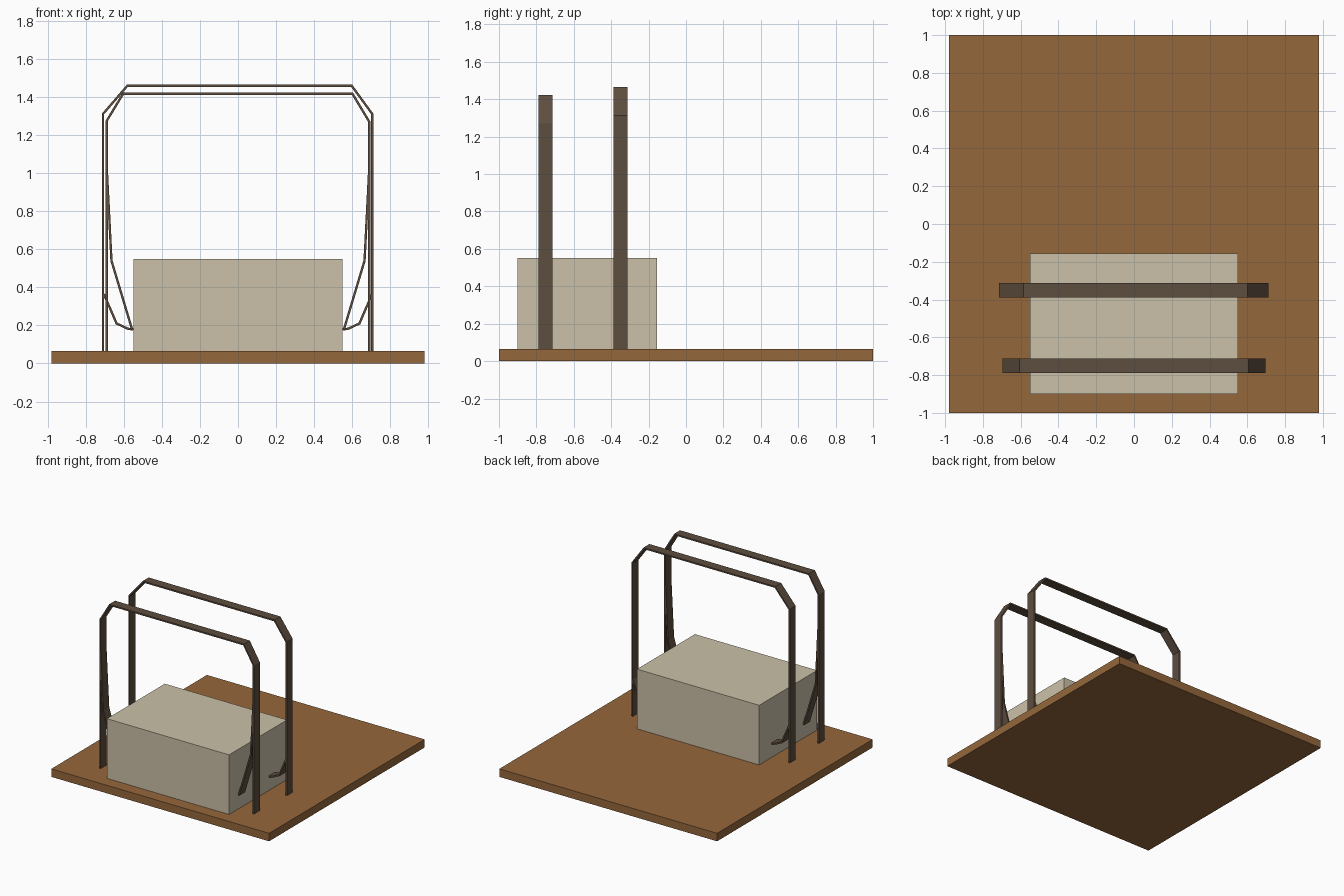
import bpy, bmesh
from mathutils import Vector

if "Cube" in bpy.data.objects:
    bpy.data.objects.remove(bpy.data.objects["Cube"])


def material(name, rgb):
    m = bpy.data.materials.new(name)
    m.diffuse_color = (*rgb, 1)
    m.use_nodes = True
    m.node_tree.nodes["Principled BSDF"].inputs["Base Color"].default_value = m.diffuse_color
    return m


WOOD = material("brown wood", (0.300, 0.135, 0.044))
CREAM = material("cream", (0.597, 0.533, 0.396))
STRAP = material("dark brown", (0.110, 0.074, 0.049))


def finish(name, bm, mat):
    bmesh.ops.recalc_face_normals(bm, faces=bm.faces)
    mesh = bpy.data.meshes.new(name)
    bm.to_mesh(mesh)
    bm.free()
    mesh.materials.append(mat)
    ob = bpy.data.objects.new(name, mesh)
    bpy.context.collection.objects.link(ob)
    return ob


def box(name, lo, hi, mat):
    bm = bmesh.new()
    bmesh.ops.create_cube(bm, size=1)
    for v in bm.verts:
        v.co = [(a + b) / 2 + c * (b - a) for a, b, c in zip(lo, hi, v.co)]
    return finish(name, bm, mat)


def strip(name, path, y0, y1, thick=0.012):
    """Flat band following an x-z path with mitred bends."""
    pts = [Vector(p) for p in path]
    dirs = [(b - a).normalized() for a, b in zip(pts, pts[1:])]
    bm = bmesh.new()
    rings = []
    for i, p in enumerate(pts):
        d0, d1 = dirs[max(i - 1, 0)], dirs[min(i, len(dirs) - 1)]
        n0, n1 = Vector((-d0.y, d0.x)), Vector((-d1.y, d1.x))
        n = (n0 + n1).normalized()
        off = n * (thick / 2 / n.dot(n0))
        a, b = p + off, p - off
        rings.append([bm.verts.new((q.x, y, q.y))
                      for q, y in ((a, y0), (a, y1), (b, y1), (b, y0))])
    for r, s in zip(rings, rings[1:]):
        for k in range(4):
            j = (k + 1) % 4
            bm.faces.new((r[k], r[j], s[j], s[k]))
    bm.faces.new(rings[0])
    bm.faces.new(rings[-1])
    return finish(name, bm, STRAP)


# Base board and block
box("base_board", (-0.98, -1, 0), (0.98, 1, 0.065), WOOD)
box("block", (-0.55, -0.90, 0.065), (0.55, -0.155, 0.55), CREAM)

# Two bent hoops standing over the block
strip("front_hoop", [(-0.69, 0.065), (-0.69, 1.275), (-0.604, 1.417), (0.602, 1.417),
                     (0.69, 1.27), (0.69, 0.065)], -0.788, -0.713)
strip("back_hoop", [(-0.709, 0.065), (-0.709, 1.312), (-0.582, 1.459), (0.598, 1.459),
                    (0.705, 1.312), (0.705, 0.065)], -0.388, -0.313)

# Bent braces from the hoops to the block sides
for side, s in (("left", -1), ("right", 1)):
    strip("front_brace_" + side, [(s * 0.69, 1.03), (s * 0.665, 0.54), (s * 0.557, 0.18)],
          -0.788, -0.713)
    strip("back_brace_" + side, [(s * 0.705, 0.365), (s * 0.638, 0.21), (s * 0.58, 0.183),
                                 (s * 0.55, 0.178)], -0.388, -0.313)
